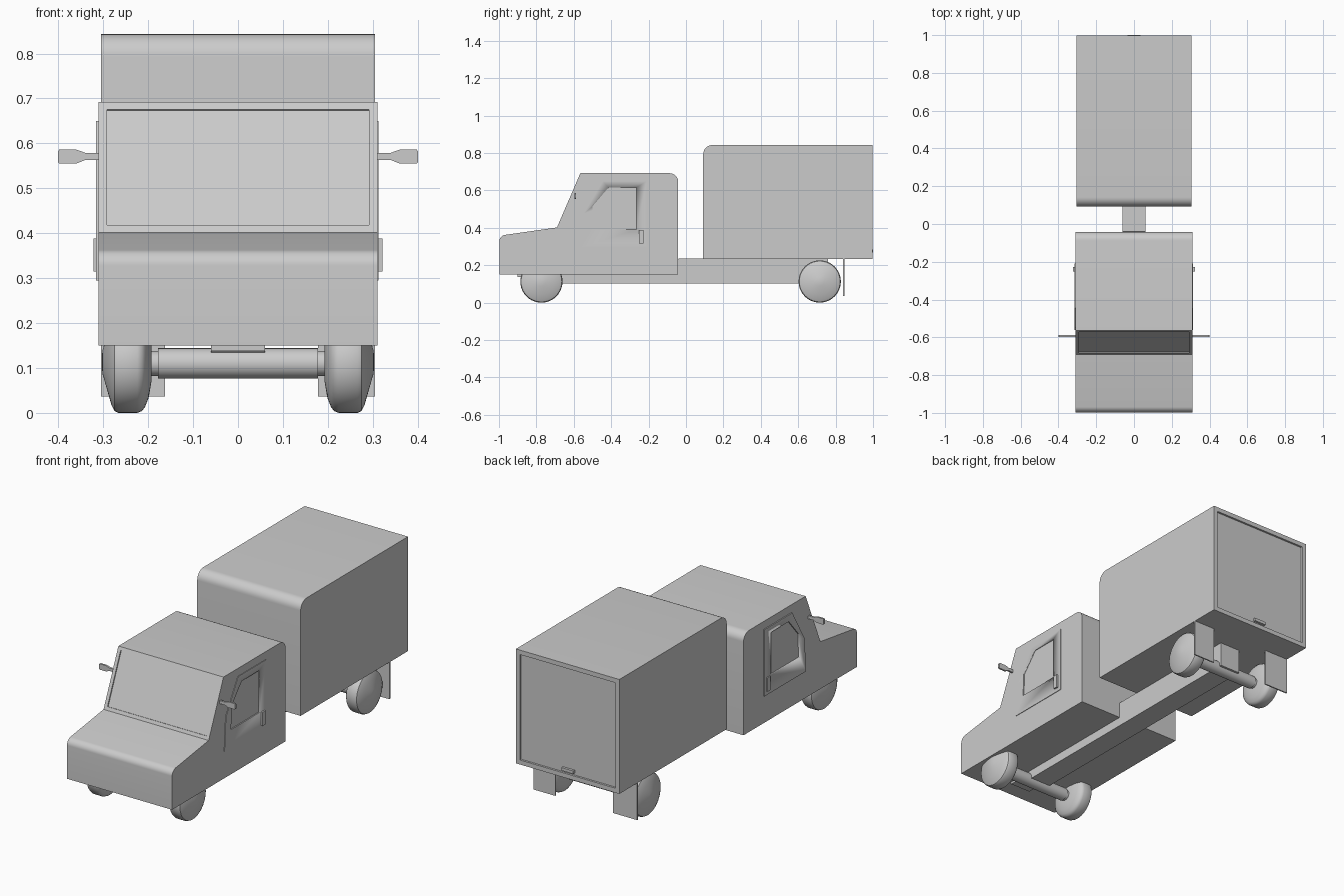
import bpy, bmesh, math
from mathutils import Vector

if "Cube" in bpy.data.objects:
    bpy.data.objects.remove(bpy.data.objects["Cube"])


def finish(name, bm):
    bmesh.ops.recalc_face_normals(bm, faces=bm.faces[:])
    me = bpy.data.meshes.new(name)
    bm.to_mesh(me)
    bm.free()
    ob = bpy.data.objects.new(name, me)
    bpy.context.scene.collection.objects.link(ob)
    bpy.ops.object.select_all(action='DESELECT')
    ob.select_set(True)
    bpy.context.view_layer.objects.active = ob
    bpy.ops.object.shade_smooth_by_angle(angle=math.radians(32))
    return ob


def prism(name, pts, lo, hi, axis='x', rounds={}, insets=()):
    """Extrude a profile along x (pts are y,z) or y (pts are x,z);
    rounds = {corner: radius}, insets = (face point, margin, depth)."""
    bm = bmesh.new()
    place = (lambda p, t: (t, p[0], p[1])) if axis == 'x' else (lambda p, t: (p[0], t, p[1]))
    a = [bm.verts.new(place(p, lo)) for p in pts]
    b = [bm.verts.new(place(p, hi)) for p in pts]
    n = len(pts)
    bm.faces.new(a)
    bm.faces.new(b[::-1])
    for i in range(n):
        bm.faces.new((a[i], b[i], b[(i + 1) % n], a[(i + 1) % n]))
    bmesh.ops.recalc_face_normals(bm, faces=bm.faces[:])
    for i, r in rounds.items():
        e = bm.edges.get((a[i], b[i]))
        bmesh.ops.bevel(bm, geom=[e], offset=r, offset_type='OFFSET', segments=8,
                        profile=0.5, affect='EDGES')
    for point, margin, depth in insets:
        f = min(bm.faces, key=lambda f: (f.calc_center_median() - Vector(point)).length)
        bmesh.ops.inset_region(bm, faces=[f], thickness=margin, use_even_offset=True)
        bmesh.ops.inset_region(bm, faces=[f], thickness=0.0005, depth=-depth)
    return finish(name, bm)


def box(name, x, y, z):
    return prism(name, [(y[0], z[0]), (y[1], z[0]), (y[1], z[1]), (y[0], z[1])], *x)


def lathe_x(name, profile, cy, cz, segs=40):
    """Spin a profile of (x, radius) points round an axle line along x."""
    bm = bmesh.new()
    vs = [bm.verts.new((x, cy, cz + r)) for x, r in profile]
    es = [bm.edges.new(p) for p in zip(vs, vs[1:])]
    bmesh.ops.spin(bm, geom=vs + es, cent=(0, cy, cz), axis=(1, 0, 0),
                   angle=2 * math.pi, steps=segs, use_duplicate=False)
    bmesh.ops.remove_doubles(bm, verts=bm.verts[:], dist=1e-5)
    return finish(name, bm)


def flip(pts, s):
    return [(s * x, z) for x, z in pts]


# Cab with recessed windscreen
prism("cab", [(-0.998, 0.15), (-0.998, 0.358), (-0.69, 0.402), (-0.565, 0.692),
              (-0.042, 0.692), (-0.042, 0.15)], -0.31, 0.31,
      rounds={1: 0.03, 4: 0.045}, insets=[((0, -0.627, 0.547), 0.018, 0.006)])

# Cargo box with recessed rear door
prism("cargo_box", [(0.092, 0.233), (0.092, 0.843), (0.997, 0.843), (0.997, 0.233)],
      -0.305, 0.305, rounds={1: 0.05}, insets=[((0, 0.997, 0.538), 0.024, 0.01)])
box("rear_door_handle", (-0.035, 0.035), (0.98, 1.0), (0.268, 0.284))

# Chassis beam, raised ahead of the front axle
prism("chassis", [(-0.9, 0.16), (-0.9, 0.138), (-0.8, 0.138), (-0.76, 0.102),
                  (0.76, 0.102), (0.76, 0.235), (-0.04, 0.235), (-0.1, 0.16)], -0.06, 0.06)

# Wheels and axles
TYRE = [(0.193, 0), (0.193, 0.045), (0.199, 0.08), (0.207, 0.1), (0.214, 0.109),
        (0.224, 0.113), (0.266, 0.113), (0.275, 0.109), (0.282, 0.095),
        (0.289, 0.07), (0.302, 0.025), (0.303, 0)]
AXLE = [(-0.2, 0), (-0.2, 0.028), (-0.178, 0.028), (-0.178, 0.034),
        (0.178, 0.034), (0.178, 0.028), (0.2, 0.028), (0.2, 0)]
for end, y in (("front", -0.773), ("rear", 0.715)):
    lathe_x(end + "_axle", AXLE, y, 0.11, 24)
    for side, s in (("left", -1), ("right", 1)):
        lathe_x(f"{end}_{side}_wheel", flip(TYRE, s), y, 0.113)

# Doors, handles, mirrors and mud flaps on each side
DOOR = [(-0.21, 0.295), (-0.21, 0.65), (-0.445, 0.65), (-0.548, 0.475), (-0.56, 0.295)]
WINDOW = [(-0.265, 0.39), (-0.265, 0.615), (-0.415, 0.615), (-0.5, 0.515), (-0.505, 0.39)]
MIRROR = [(0.295, 0.563), (0.34, 0.563), (0.36, 0.555), (0.398, 0.555), (0.401, 0.559),
          (0.401, 0.582), (0.398, 0.586), (0.36, 0.586), (0.34, 0.579), (0.295, 0.579)]
for side, s in (("left", -1), ("right", 1)):
    out = 0.316 if s < 0 else 0.313
    door = prism(side + "_door", DOOR, s * 0.3, s * out)
    cutter = prism(side + "_window_cutter", WINDOW, s * (out - 0.006), s * 0.34)
    cutter.hide_render = True
    cutter.hide_set(True)
    mod = door.modifiers.new("window_recess", 'BOOLEAN')
    mod.object = cutter
    mod.solver = 'EXACT'
    # the same recess carries on into the cab wall
    cab_cut = bpy.data.objects["cab"].modifiers.new(side + "_recess", 'BOOLEAN')
    cab_cut.object = cutter
    cab_cut.solver = 'EXACT'
    box(side + "_door_handle", (s * 0.305, s * 0.322), (-0.252, -0.228), (0.315, 0.388))
    prism(side + "_mirror", flip(MIRROR, s), -0.597, -0.587, axis='y')
    inner = 0.163 if s < 0 else 0.178
    box(side + "_mud_flap", (s * inner, s * 0.305), (0.84, 0.847), (0.036, 0.236))
